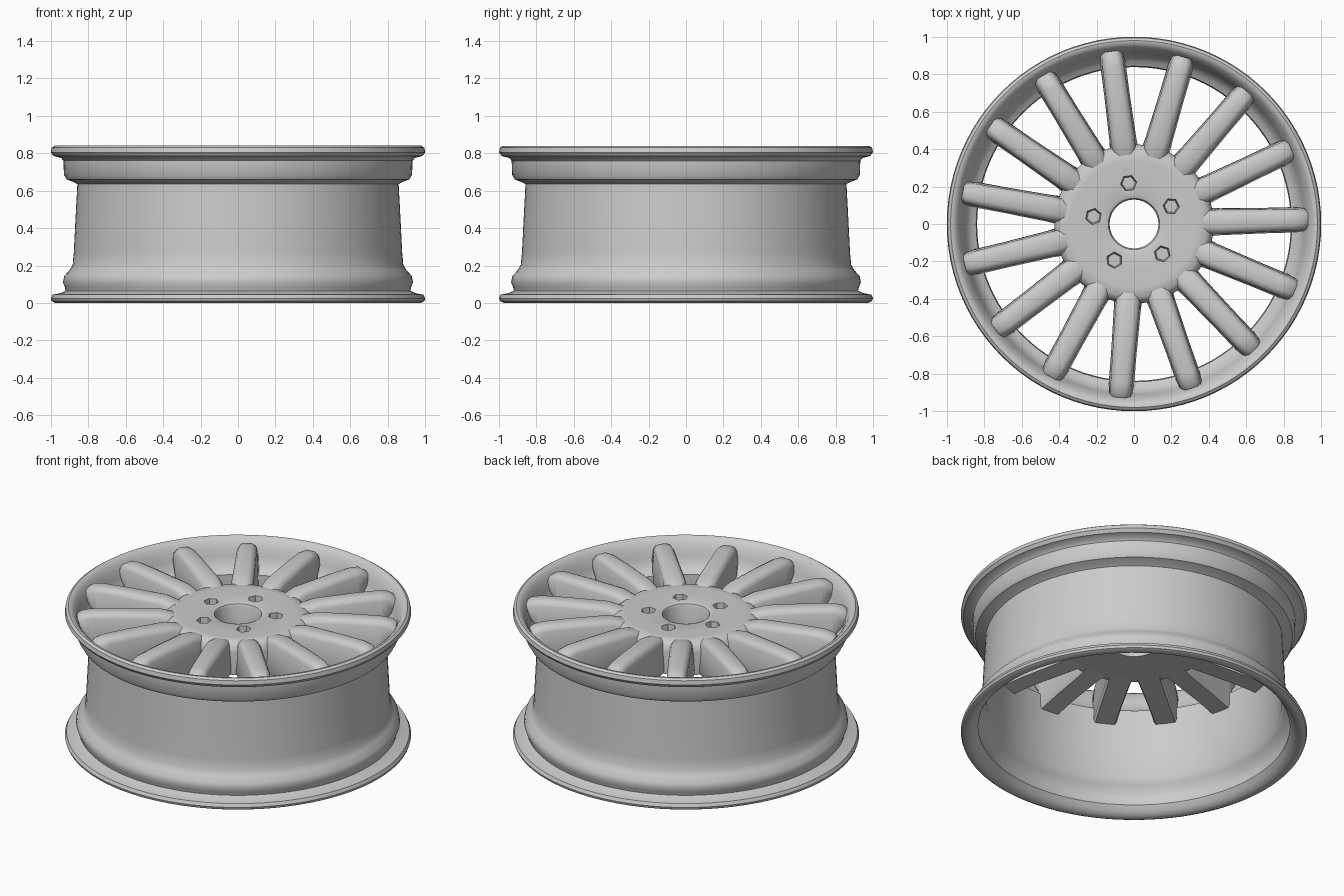
import bpy
import bmesh
from math import sin, cos, radians, pi
from mathutils import Matrix

cube = bpy.data.objects.get("Cube")
if cube:
    bpy.data.objects.remove(cube, do_unlink=True)

# Single painted metal colour
metal = bpy.data.materials.new("light grey metal")
metal.use_nodes = True
metal.diffuse_color = (0.6, 0.6, 0.6, 1)
metal.node_tree.nodes["Principled BSDF"].inputs["Base Color"].default_value = (0.6, 0.6, 0.6, 1)

SPOKES = 15
LUGS = 5
TURN = radians(1.5)


def finish(name, bm):
    bmesh.ops.recalc_face_normals(bm, faces=bm.faces[:])
    mesh = bpy.data.meshes.new(name)
    bm.to_mesh(mesh)
    bm.free()
    mesh.materials.append(metal)
    obj = bpy.data.objects.new(name, mesh)
    bpy.context.scene.collection.objects.link(obj)
    return obj


def smooth(obj, angle=38):
    bpy.ops.object.select_all(action='DESELECT')
    obj.select_set(True)
    bpy.context.view_layer.objects.active = obj
    bpy.ops.object.shade_smooth_by_angle(angle=radians(angle))


def bridge(bm, a, b):
    n = len(a)
    for i in range(n):
        bm.faces.new((a[i], a[(i + 1) % n], b[(i + 1) % n], b[i]))


def lathe(name, profile, steps=96):
    """Revolve a closed (radius, height) profile about z."""
    bm = bmesh.new()
    rings = [[bm.verts.new((r * cos(2 * pi * s / steps), r * sin(2 * pi * s / steps), z))
              for s in range(steps)] for r, z in profile]
    for i, ring in enumerate(rings):
        bridge(bm, ring, rings[(i + 1) % len(rings)])
    return finish(name, bm)


# Barrel with both flanges: outside upward, then inside downward
outside = [(0.975, 0), (0.995, 0.01), (1.0, 0.025), (0.99, 0.045), (0.95, 0.052),
           (0.92, 0.065), (0.925, 0.085), (0.935, 0.11), (0.928, 0.145), (0.90, 0.175),
           (0.883, 0.205), (0.877, 0.27), (0.868, 0.45), (0.858, 0.635), (0.875, 0.645),
           (0.915, 0.66), (0.93, 0.685), (0.932, 0.76), (0.945, 0.775), (0.985, 0.785),
           (1.0, 0.805), (0.995, 0.83), (0.98, 0.84)]
inside = [(0.965, 0.838), (0.945, 0.82), (0.925, 0.785), (0.91, 0.74), (0.895, 0.69),
          (0.87, 0.665), (0.843, 0.65), (0.838, 0.55), (0.842, 0.40), (0.852, 0.21),
          (0.872, 0.17), (0.90, 0.135), (0.905, 0.09), (0.90, 0.055), (0.92, 0.025),
          (0.945, 0.005)]
smooth(lathe("wheel_barrel", outside + inside))

# Central hub with a through bore
hub = lathe("hub", [(0.13, 0.60), (0.13, 0.78), (0.137, 0.793), (0.155, 0.80), (0.25, 0.797),
                    (0.34, 0.803), (0.39, 0.80), (0.415, 0.78), (0.425, 0.74),
                    (0.425, 0.60)])

# Blind lug bolt pockets
bm = bmesh.new()
for k in range(LUGS):
    a = radians(25.5) + k * 2 * pi / LUGS
    bmesh.ops.create_cone(bm, cap_ends=True, segments=6, radius1=0.036, radius2=0.052,
                          depth=0.2, matrix=Matrix.Rotation(a, 4, 'Z')
                          @ Matrix.Translation((0.22, 0, 0.80)))
cutter = finish("lug_cutter", bm)
cutter.hide_render = True
cut = hub.modifiers.new("lug pockets", 'BOOLEAN')
cut.operation = 'DIFFERENCE'
cut.solver = 'EXACT'
cut.object = cutter
bpy.context.view_layer.objects.active = hub
hub.select_set(True)
bpy.ops.object.modifier_apply(modifier=cut.name)
bpy.data.objects.remove(cutter, do_unlink=True)
smooth(hub)

# Spoke stations: radius, half width below, half width on top, bottom, top
stations = [(0.30, 0.06, 0.035, 0.61, 0.775), (0.38, 0.078, 0.05, 0.60, 0.805),
            (0.46, 0.072, 0.052, 0.59, 0.825), (0.70, 0.068, 0.048, 0.57, 0.832),
            (0.842, 0.068, 0.046, 0.55, 0.832), (0.862, 0.068, 0.045, 0.67, 0.83),
            (0.905, 0.062, 0.042, 0.72, 0.822), (0.93, 0.05, 0.034, 0.77, 0.805)]


def spoke(index):
    bm = bmesh.new()
    rings = []
    for r, low, high, bottom, top in stations:
        half = [(low * 0.85, bottom), (low, bottom + 0.02), (high + 0.012, top - 0.03),
                (high, top - 0.01), (high * 0.6, top)]
        section = half + [(-y, z) for y, z in reversed(half)]
        rings.append([bm.verts.new((r, y, z)) for y, z in section])
    for a, b in zip(rings, rings[1:]):
        bridge(bm, a, b)
    bm.faces.new(rings[0])
    bm.faces.new(rings[-1])
    bm.transform(Matrix.Rotation(TURN + index * 2 * pi / SPOKES, 4, 'Z'))
    smooth(finish(f"spoke_{index + 1}", bm), 45)


for i in range(SPOKES):
    spoke(i)
